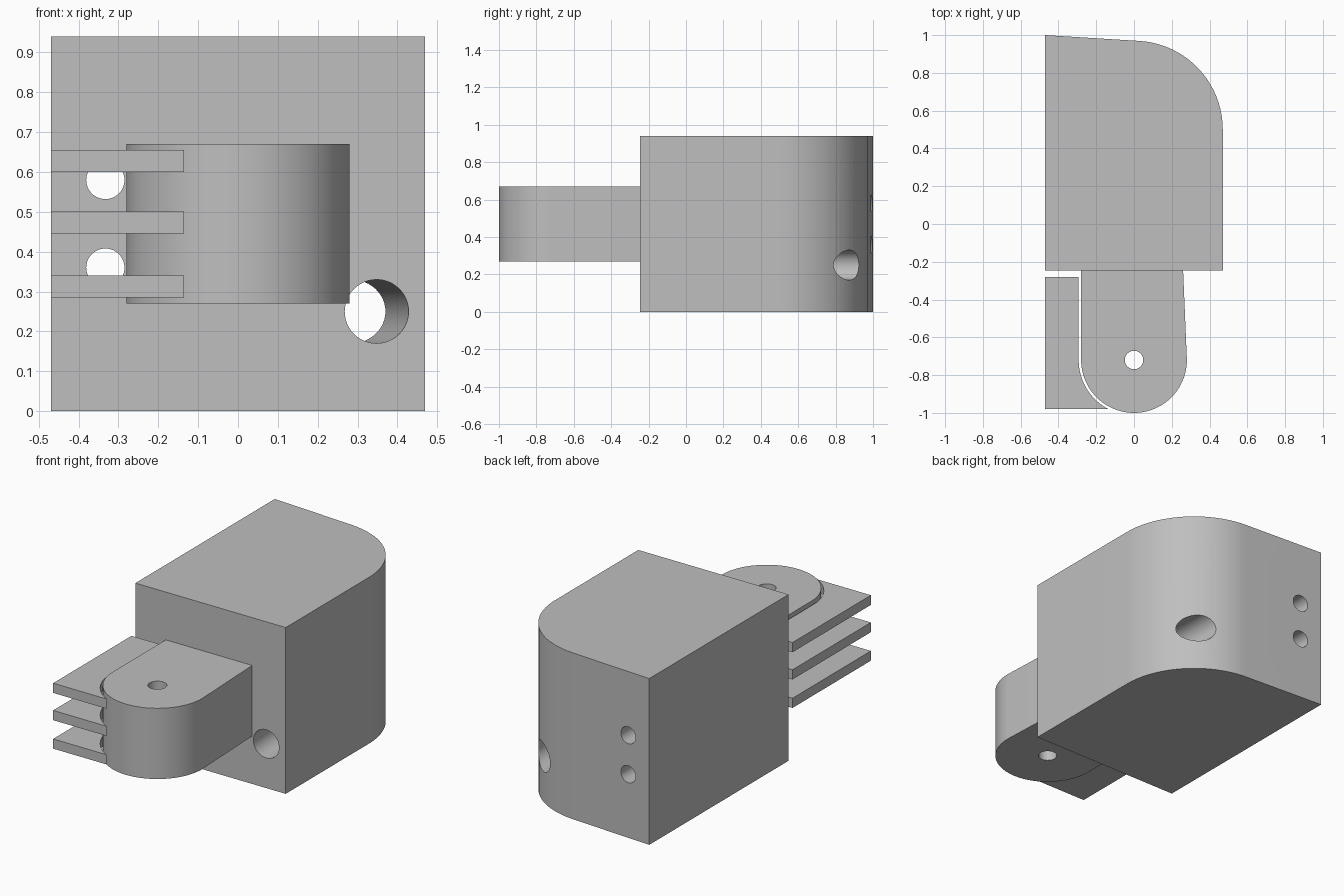
import bpy
import bmesh
from math import cos, sin, radians, sqrt
from mathutils import Vector

cube = bpy.data.objects.get("Cube")
if cube:
    bpy.data.objects.remove(cube, do_unlink=True)

grey = bpy.data.materials.new("plain grey")
grey.use_nodes = True
colour = (0.52, 0.52, 0.52, 1)
grey.diffuse_color = colour
grey.node_tree.nodes["Principled BSDF"].inputs["Base Color"].default_value = colour


def finish(name, bm):
    bmesh.ops.recalc_face_normals(bm, faces=bm.faces)
    mesh = bpy.data.meshes.new(name)
    bm.to_mesh(mesh)
    bm.free()
    mesh.materials.append(grey)
    obj = bpy.data.objects.new(name, mesh)
    bpy.context.collection.objects.link(obj)
    return obj


def arc(cx, cy, r, start, end, steps):
    angles = [radians(start + (end - start) * i / steps) for i in range(steps + 1)]
    return [(cx + r * cos(a), cy + r * sin(a)) for a in angles]


def prism(name, outline, z0, z1):
    bm = bmesh.new()
    face = bm.faces.new([bm.verts.new((x, y, z0)) for x, y in outline])
    top = bmesh.ops.extrude_face_region(bm, geom=[face])["geom"]
    verts = [v for v in top if isinstance(v, bmesh.types.BMVert)]
    bmesh.ops.translate(bm, verts=verts, vec=(0, 0, z1 - z0))
    return finish(name, bm)


def rod(start, end, r):
    start, end = Vector(start), Vector(end)
    axis = end - start
    bm = bmesh.new()
    bmesh.ops.create_cone(bm, cap_ends=True, segments=48, radius1=r, radius2=r,
                          depth=axis.length)
    matrix = axis.to_track_quat('Z', 'Y').to_matrix().to_4x4()
    matrix.translation = (start + end) / 2
    bm.transform(matrix)
    return finish("cutter", bm)


def activate(obj):
    bpy.ops.object.select_all(action='DESELECT')
    obj.select_set(True)
    bpy.context.view_layer.objects.active = obj


def cut(obj, start, end, r):
    cutter = rod(start, end, r)
    cutter.hide_render = True
    mod = obj.modifiers.new("hole", 'BOOLEAN')
    mod.operation = 'DIFFERENCE'
    mod.solver = 'EXACT'
    mod.object = cutter
    activate(obj)
    bpy.ops.object.modifier_apply(modifier=mod.name)
    bpy.data.objects.remove(cutter, do_unlink=True)


def smooth(obj):
    activate(obj)
    bpy.ops.object.shade_smooth_by_angle(angle=radians(30))


# Main block with one rounded back corner
front = -0.245
side = 0.47
body = prism("body", [(-side, front), (side, front)]
             + arc(0, 0.5, side, 0, 86.5, 20) + [(-side, 1.0)], 0, 0.94)

# Two slanted cord holes joined by an upright groove on the rounded corner
cord_heights = (0.25, 0.69)
slope = -0.056
for z in cord_heights:
    cut(body, (0.348 - slope * 0.2, front - 0.2, z),
        (0.348 + slope * 1.4, front + 1.4, z), 0.08)
cut(body, (0.295, 0.865, cord_heights[0]), (0.295, 0.865, cord_heights[1]), 0.07)

# Two small straight holes
for z in (0.36, 0.58):
    cut(body, (-0.333, -0.5, z), (-0.333, 1.2, z), 0.048)
smooth(body)

# Hinge tongue with pin hole
pivot_y, tongue_r = -0.72, 0.28
tongue = prism("hinge_tongue", [(0.26, front), (-tongue_r, front)]
               + arc(0, pivot_y, tongue_r, 180, 360, 40), 0.27, 0.67)
cut(tongue, (0, pivot_y, 0), (0, pivot_y, 1), 0.049)
smooth(tongue)

# Three thin plates following the tongue across a narrow gap
gap_r = 0.293
tip_x, plate_front = -0.125, -0.98
curve = arc(0, pivot_y, gap_r, 180, 242, 16)
outline = [(-side, plate_front), (-side, -0.28), (-gap_r, -0.28)]
outline += [p for p in curve if p[1] > plate_front + 0.004]
outline.append((-sqrt(gap_r ** 2 - (plate_front - pivot_y) ** 2), plate_front))
for name, z in (("lower_plate", 0.285), ("middle_plate", 0.446), ("upper_plate", 0.6)):
    smooth(prism(name, outline, z, z + 0.055))
